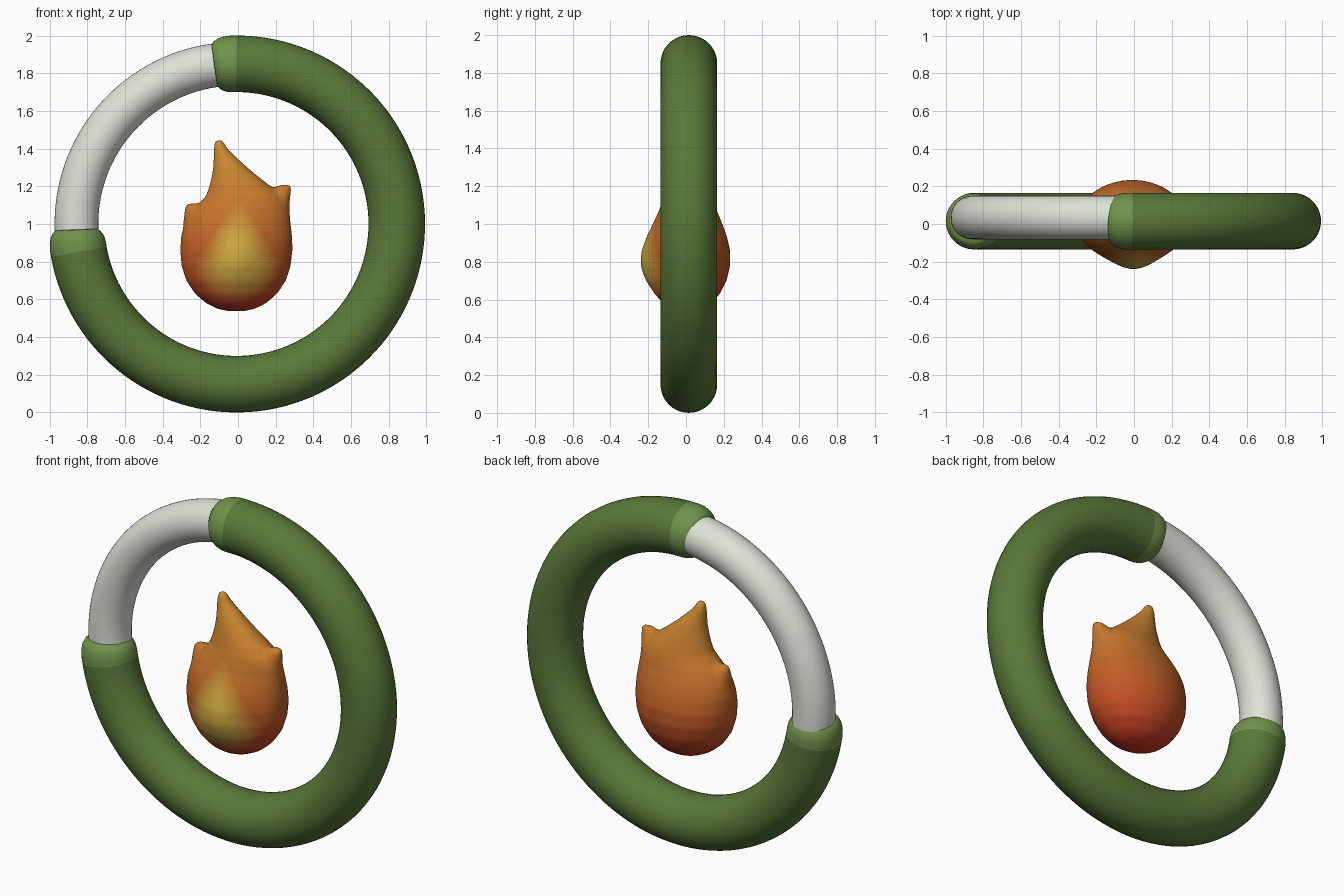
import bpy, bmesh
from math import sin, cos, pi, radians, hypot
from mathutils import Vector

if "Cube" in bpy.data.objects:
    bpy.data.objects.remove(bpy.data.objects["Cube"])

CX, CY, CZ = -0.0075, 0.015, 1.0   # ring centre
MAJOR = 0.85


def material(name, rgb):
    m = bpy.data.materials.new(name)
    m.diffuse_color = (*rgb, 1)
    m.use_nodes = True
    m.node_tree.nodes["Principled BSDF"].inputs["Base Color"].default_value = m.diffuse_color
    return m


def skin(name, rows, mats=(), closed_ends=True):
    """Bridge a list of vertex rings into a smooth tube."""
    bm = bmesh.new()
    rings = [[bm.verts.new(p) for p in row] for row in rows]
    n = len(rings[0])
    for a, b in zip(rings, rings[1:]):
        for i in range(n):
            j = (i + 1) % n
            bm.faces.new((a[i], a[j], b[j], b[i]))
    if closed_ends:
        bm.faces.new(rings[0])
        bm.faces.new(rings[-1])
    bmesh.ops.recalc_face_normals(bm, faces=bm.faces)
    for f in bm.faces:
        f.smooth = len(f.verts) == 4
    me = bpy.data.meshes.new(name)
    bm.to_mesh(me)
    bm.free()
    ob = bpy.data.objects.new(name, me)
    bpy.context.collection.objects.link(ob)
    for m in mats:
        me.materials.append(m)
    return ob


def arc_tube(name, stations, mat, y=CY, sides=40):
    """Tube around the ring; stations are (degrees, tube radius)."""
    rows = []
    for deg, r in stations:
        a = radians(deg)
        row = []
        for i in range(sides):
            t = 2 * pi * i / sides
            d = MAJOR + r * cos(t)
            row.append((CX + d * cos(a), y + r * sin(t), CZ + d * sin(a)))
        rows.append(row)
    return skin(name, rows, [mat])


green = material("leaf_green", (0.10, 0.19, 0.04))
light = material("light_green", (0.16, 0.29, 0.07))
white = material("off_white", (0.72, 0.76, 0.68))

# green ring from the left end, under the bottom, up to the top
arc_tube("green_ring", [(-170 + 260 * i / 96, 0.15) for i in range(97)], green)
# thinner white section
arc_tube("white_section", [(88 + 104 * i / 40, 0.116) for i in range(41)], white, y=0.034)
# rounded caps where the green meets the white
profile = [(0, 0.15), (0.03, 0.15), (0.06, 0.147), (0.085, 0.139), (0.105, 0.127),
           (0.117, 0.112), (0.12, 0.09)]
for name, start, s in (("upper_cap", 90, 1), ("lower_cap", 190, -1)):
    arc_tube(name, [(start + s * l / MAJOR * 180 / pi, r) for l, r in profile], light)


def flame_piece(name, rows, sides=40):
    """Stacked ellipses; rows are (z, left x, right x, half depth)."""
    out = []
    for z, x0, x1, d in rows:
        row = []
        for i in range(sides):
            t = 2 * pi * i / sides
            k = d if sin(t) > 0 else d * 0.84
            row.append(((x0 + x1) / 2 + (x1 - x0) / 2 * cos(t), k * sin(t), z))
        out.append(row)
    return skin(name, out)


# flame: body plus two side tongues, fused and smoothed
body = flame_piece("flame", [
    (0.537, -0.05, 0.03, 0.03), (0.55, -0.11, 0.09, 0.085), (0.58, -0.17, 0.15, 0.135),
    (0.63, -0.228, 0.208, 0.18), (0.70, -0.275, 0.255, 0.215), (0.78, -0.3, 0.28, 0.234),
    (0.86, -0.307, 0.289, 0.234), (0.94, -0.302, 0.287, 0.215), (1.0, -0.285, 0.28, 0.193),
    (1.06, -0.25, 0.272, 0.168), (1.11, -0.205, 0.265, 0.15), (1.15, -0.17, 0.24, 0.135),
    (1.2, -0.152, 0.175, 0.115), (1.25, -0.14, 0.11, 0.095), (1.3, -0.132, 0.05, 0.077),
    (1.35, -0.13, -0.005, 0.058), (1.4, -0.13, -0.055, 0.04), (1.435, -0.125, -0.075, 0.027),
    (1.45, -0.11, -0.09, 0.01)])
left = flame_piece("left_tongue", [
    (0.9, -0.3, -0.1, 0.1), (1.0, -0.29, -0.12, 0.09), (1.05, -0.286, -0.15, 0.065),
    (1.09, -0.282, -0.175, 0.04), (1.11, -0.265, -0.2, 0.02)])
right = flame_piece("right_tongue", [
    (0.95, 0.08, 0.283, 0.12), (1.08, 0.1, 0.273, 0.09), (1.14, 0.13, 0.277, 0.065),
    (1.19, 0.18, 0.285, 0.036), (1.21, 0.23, 0.28, 0.018)])
bpy.ops.object.select_all(action='DESELECT')
for o in (left, right, body):
    o.select_set(True)
bpy.context.view_layer.objects.active = body
bpy.ops.object.join()
rm = body.modifiers.new("fuse", 'REMESH')
rm.mode = 'VOXEL'
rm.voxel_size = 0.012
sm = body.modifiers.new("soften", 'SMOOTH')
sm.factor = 0.5
sm.iterations = 6
for m in ("fuse", "soften"):
    bpy.ops.object.modifier_apply(modifier=m)

# belly of the flame swells forward under the yellow glow
me = body.data
for v in me.vertices:
    x, y, z = v.co
    if y < 0:
        h = 0.2 if z > 0.79 else 0.16
        g = 2.718 ** -((x / 0.13) ** 2 + ((z - 0.79) / h) ** 2)
        v.co.y -= 0.043 * g * min(1, -y / 0.08)


# blended flame colours: red base, orange middle, amber tips, yellow glow in front
RED, MID, TIP, GLOW = (Vector(c) for c in (
    (0.58, 0.04, 0.015), (0.52, 0.12, 0.02), (0.60, 0.25, 0.03), (0.60, 0.39, 0.05)))
me.materials.clear()
slots = {}
for f in me.polygons:
    f.use_smooth = True
    x, y, z = f.center
    t = round(min(1, max(0, (z - 0.54) / 0.8)) * 14)
    up = min(1, max(0, (z - 0.78) / 0.32))
    d = hypot(x / (0.23 * (1 - 0.6 * up)), (z - 0.78) / (0.34 if z > 0.78 else 0.2))
    w = round(min(1, max(0, 1.7 * (1 - d))) * 8) if y < -0.04 else 0
    if (t, w) not in slots:
        u = t / 14
        c = RED.lerp(MID, u / 0.45) if u < 0.45 else MID.lerp(TIP, (u - 0.45) / 0.55)
        slots[t, w] = len(me.materials)
        me.materials.append(material(f"flame_{t}_{w}", c.lerp(GLOW, w / 8)))
    f.material_index = slots[t, w]
